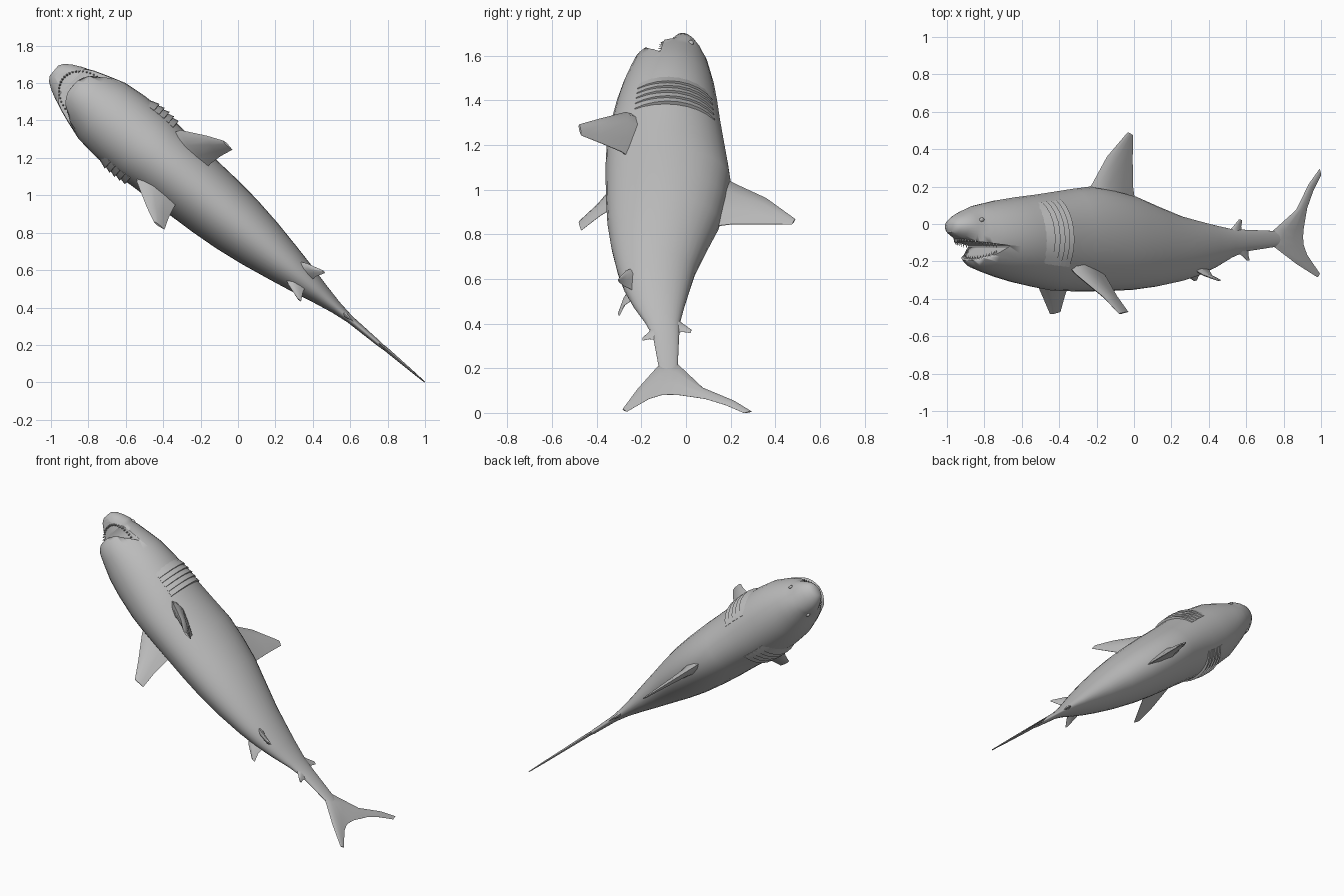
import bpy, bmesh, math
from mathutils import Vector

if "Cube" in bpy.data.objects:
    bpy.data.objects.remove(bpy.data.objects["Cube"])

skin = bpy.data.materials.new("shark_grey")
skin.diffuse_color = (0.5, 0.5, 0.5, 1)
skin.use_nodes = True
skin.node_tree.nodes["Principled BSDF"].inputs["Base Color"].default_value = skin.diffuse_color

# Body frame: t runs nose to tail, n sideways, y towards the back fin
def world(t, n, y):
    return Vector((-0.97 + 0.762 * t + 0.648 * n, y, 1.675 - 0.648 * t + 0.762 * n))

def make(name, bm, angle=40):
    bmesh.ops.recalc_face_normals(bm, faces=bm.faces)
    me = bpy.data.meshes.new(name)
    bm.to_mesh(me)
    bm.free()
    me.materials.append(skin)
    ob = bpy.data.objects.new(name, me)
    bpy.context.collection.objects.link(ob)
    bpy.context.view_layer.objects.active = ob
    for o in bpy.context.selected_objects:
        o.select_set(False)
    ob.select_set(True)
    bpy.ops.object.shade_smooth_by_angle(angle=math.radians(angle))
    return ob

def loft(bm, rings):
    """Skin closed rings of local points and cap both ends."""
    vs = [[bm.verts.new(world(*p)) for p in r] for r in rings]
    k = len(vs[0])
    for a, b in zip(vs, vs[1:]):
        for i in range(k):
            bm.faces.new((a[i], a[(i + 1) % k], b[(i + 1) % k], b[i]))
    bm.faces.new(vs[0])
    bm.faces.new(vs[-1])

# Body stations: t, half width, top, bottom
BODY = [(-.005, .035, .01, -.045), (.012, .062, .03, -.06), (.05, .088, .052, -.08),
        (.10, .113, .074, -.11), (.125, .122, .084, -.20), (.16, .138, .097, -.235),
        (.23, .163, .11, -.257), (.33, .195, .128, -.285), (.45, .208, .143, -.313),
        (.60, .214, .158, -.34), (.70, .205, .17, -.355), (.85, .197, .188, -.36),
        (.97, .193, .20, -.36), (1.12, .184, .18, -.358), (1.27, .17, .15, -.352),
        (1.43, .146, .096, -.335), (1.6, .113, .043, -.307), (1.72, .088, .018, -.278),
        (1.84, .06, -.006, -.235), (1.96, .035, -.027, -.18), (2.06, .021, -.031, -.147),
        (2.26, .014, -.037, -.123), (2.36, .006, -.055, -.105)]

def surface(t, phi, off=0):
    for a, b in zip(BODY, BODY[1:]):
        if t <= b[0]:
            break
    f = (t - a[0]) / (b[0] - a[0])
    w, top, bot = (a[i] + (b[i] - a[i]) * f for i in (1, 2, 3))
    return (t, (w + off) * math.cos(phi) - 0.015 * (1 - t / 2.586),
            (top + bot) / 2 + ((top - bot) / 2 + off) * math.sin(phi))

bm = bmesh.new()
loft(bm, [[surface(s[0], math.tau * i / 32) for i in range(32)] for s in BODY])
body = make("body", bm, 45)

# Open mouth: wedge between the jaws, then a hollow throat
bm = bmesh.new()
wedge = [(-.1, -.055), (.02, -.062), (.1, -.093), (.265, -.115),
         (.265, -.122), (.2, -.165), (.1, -.203), (-.1, -.21)]
loft(bm, [[(t, n, y) for t, y in wedge] for n in (-.4, .4)])
cut_wedge = make("mouth_cutter", bm)
bm = bmesh.new()
bmesh.ops.create_uvsphere(bm, u_segments=20, v_segments=10, radius=1)
for v in bm.verts:
    v.co = world(.22 + .1 * v.co.x, -.013 + .1 * v.co.y, -.145 + .062 * v.co.z)
cut_throat = make("throat_cutter", bm)
for cutter in (cut_wedge, cut_throat):
    bpy.context.view_layer.objects.active = body
    m = body.modifiers.new("mouth", 'BOOLEAN')
    m.operation, m.object, m.solver = 'DIFFERENCE', cutter, 'EXACT'
    bpy.ops.object.modifier_move_to_index(modifier=m.name, index=0)
    bpy.ops.object.modifier_apply(modifier=m.name)
    bpy.data.objects.remove(cutter)

# Teeth along both jaw arcs
def teeth(name, front, width, height, count, y_at):
    bm = bmesh.new()
    for i in range(count):
        a = math.pi * (i + .5) / count
        t, n = .225 - (.225 - front) * math.sin(a), -.013 + width * math.cos(a)
        y = y_at(t)
        base = [bm.verts.new(world(t + dt, n + dn, y - height * .3))
                for dt, dn in ((.007, 0), (0, .007), (-.007, 0), (0, -.007))]
        tip = bm.verts.new(world(t, n, y + height))
        bm.faces.new(base)
        for j in range(4):
            bm.faces.new((base[j], base[(j + 1) % 4], tip))
    make(name, bm, 10)

teeth("upper_teeth", .06, .125, -.02, 24, lambda t: -.075 - .17 * t)
teeth("lower_teeth", .142, .118, .018, 20, lambda t: -.203 + .4 * max(0, t - .1))

# Fins: stations of leading point, trailing point and half thickness
def fin(name, stations, axis, mirror=False):
    for side in ((1, -1) if mirror else (1,)):
        bm = bmesh.new()
        rings = []
        for lead, trail, th in stations:
            a, b = Vector(lead), Vector(trail)
            ring = []
            for f, h in ((0, 0), (.12, .6), (.35, 1), (.7, .6), (1, .05),
                         (1, -.05), (.7, -.6), (.35, -1), (.12, -.6)):
                p = a.lerp(b, f) + Vector(axis) * th * h
                ring.append((p.x, p.y * side, p.z))
            rings.append(ring)
        loft(bm, rings)
        label = name if not mirror else ("right_" if side > 0 else "left_") + name
        make(label, bm, 50)

fin("dorsal_fin", [((.93, -.008, .15), (1.29, -.008, .1), .045),
                   ((.99, -.008, .22), (1.272, -.008, .2), .025),
                   ((1.09, -.008, .36), (1.27, -.008, .34), .015),
                   ((1.235, -.008, .49), (1.272, -.008, .475), .005)], (0, 1, 0))
fin("pectoral_fin", [((.68, .12, -.2), (.95, .11, -.25), .04),
                     ((.715, .18, -.27), (.955, .15, -.29), .03),
                     ((.845, .25, -.39), (.97, .215, -.385), .018),
                     ((.925, .285, -.48), (.995, .28, -.47), .006)], (0, .8, .6), True)
fin("pelvic_fin", [((1.63, .045, -.23), (1.77, .03, -.24), .018),
                   ((1.69, .075, -.27), (1.775, .055, -.275), .012),
                   ((1.775, .1, -.303), (1.8, .1, -.3), .004)], (0, .7, .7), True)
fin("rear_dorsal_fin", [((1.93, 0, -.045), (2.03, 0, -.045), .014),
                        ((1.97, 0, -.012), (2.025, 0, -.015), .008),
                        ((2.01, 0, .025), (2.032, 0, .02), .003)], (0, 1, 0))
fin("anal_fin", [((1.98, 0, -.145), (2.08, 0, -.125), .014),
                 ((2.03, 0, -.17), (2.075, 0, -.165), .008),
                 ((2.065, 0, -.195), (2.085, 0, -.195), .003)], (0, 1, 0))
fin("tail_fin", [((2.575, 0, .295), (2.586, 0, .26), .003),
                 ((2.5, 0, .215), (2.53, 0, .175), .006),
                 ((2.41, 0, .075), (2.488, 0, .085), .008),
                 ((2.25, 0, -.035), (2.462, 0, -.03), .011),
                 ((2.22, 0, -.08), (2.459, 0, -.07), .011),
                 ((2.26, 0, -.125), (2.462, 0, -.11), .011),
                 ((2.415, 0, -.215), (2.488, 0, -.165), .008),
                 ((2.56, 0, -.285), (2.577, 0, -.265), .003)], (0, 1, 0))

# Gill flaps: overlapping plates lifting towards the rear
for side, label in ((1, "right"), (-1, "left")):
    bm = bmesh.new()
    for g in range(5):
        t0 = .51 + .034 * g
        rings = []
        for i in range(9):
            phi = math.radians(-32 + 90 * i / 8)
            lift = .016 * math.sin(math.pi * (i + .6) / 9.2)
            ang = phi if side > 0 else math.pi - phi
            rings.append([surface(t0 - .03, ang, -.004), surface(t0 + .03, ang, lift),
                          surface(t0 + .034, ang, -.006)])
        loft(bm, rings)
    make(label + "_gills", bm, 30)

# Eyes
for side, label in ((1, "right"), (-1, "left")):
    bm = bmesh.new()
    bmesh.ops.create_uvsphere(bm, u_segments=12, v_segments=8, radius=1)
    t, n, y = surface(.13, .6 if side > 0 else math.pi - .6)
    for v in bm.verts:
        v.co = world(t + .016 * v.co.x, n + .01 * v.co.y, y + .012 * v.co.z)
    make(label + "_eye", bm)
